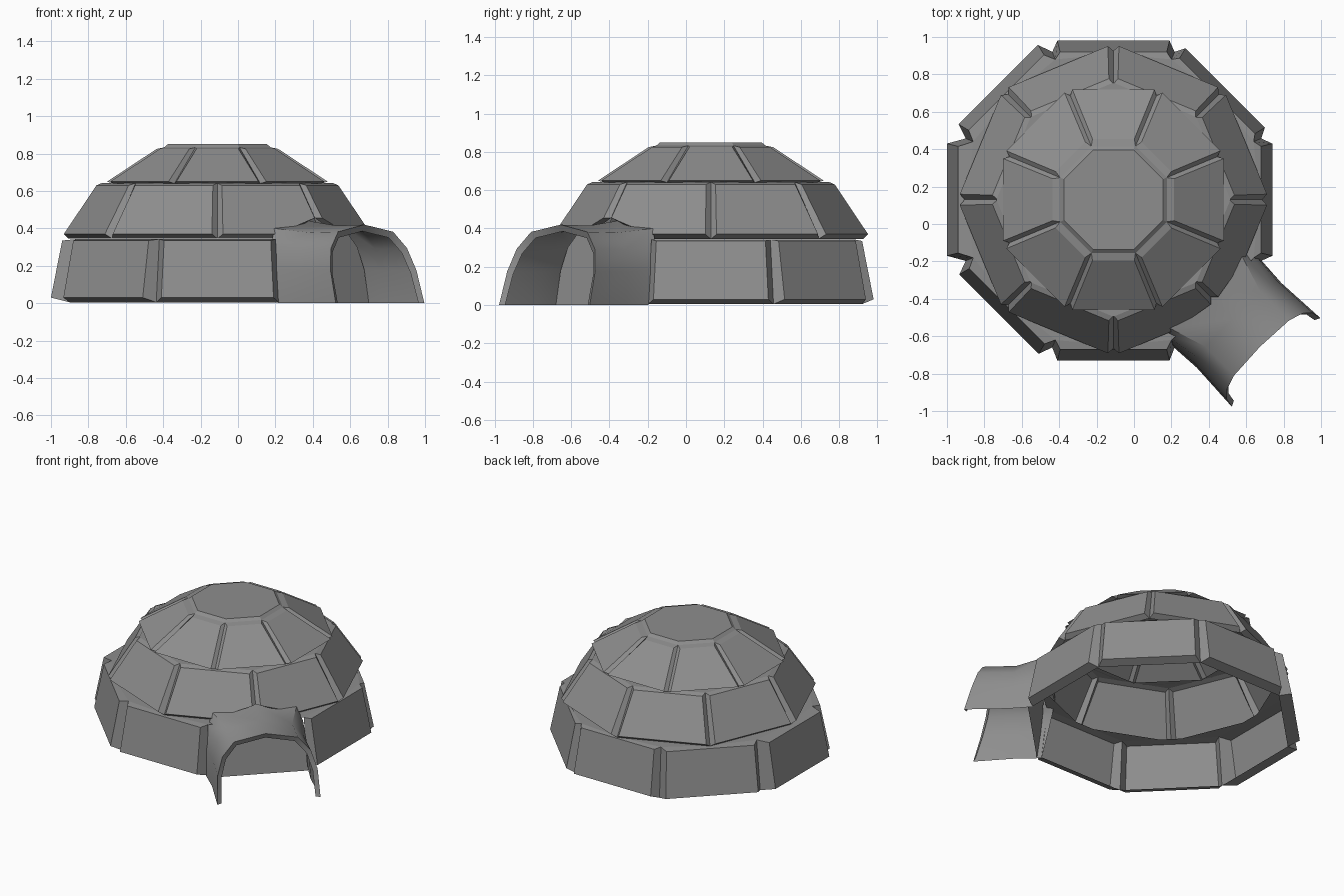
import bpy, math
from mathutils import Vector

if "Cube" in bpy.data.objects:
    bpy.data.objects.remove(bpy.data.objects["Cube"])

CX, CY = -0.11, 0.13
TAN = math.tan(math.pi / 8)

grey = bpy.data.materials.new("dark_grey")
grey.diffuse_color = (0.27, 0.27, 0.27, 1)
grey.use_nodes = True
grey.node_tree.nodes["Principled BSDF"].inputs["Base Color"].default_value = grey.diffuse_color


def place(deg, n, t, z):
    """Point from outward distance n, sideways offset t and height z."""
    a = math.radians(deg)
    return Vector((CX + n * math.cos(a) - t * math.sin(a),
                   CY + n * math.sin(a) + t * math.cos(a), z))


def make(name, verts, faces):
    me = bpy.data.meshes.new(name)
    me.from_pydata(verts, [], faces)
    me.materials.append(grey)
    ob = bpy.data.objects.new(name, me)
    bpy.context.collection.objects.link(ob)
    return ob


def mix(pair, v):
    return pair[0] + (pair[1] - pair[0]) * v


RECT = [(-1, 0), (1, 0), (1, 1), (-1, 1)]


def block(name, deg, face, half, back, z, lip, shift=0, outline=RECT):
    """Flat block face with chamfered sides running back to the mitred grooves."""
    front, rear = [], []
    for u, v in outline:
        front.append(place(deg, mix(face, v) + shift, u * mix(half, v), mix(z, v)))
        b = mix(back, v)
        zb = mix(z, v) + (lip[1] if v == 1 else -lip[0] if v == 0 else 0)
        rear.append(place(deg, b, u * b * TAN, zb))
    k = len(outline)
    faces = [tuple(range(k))]
    faces += [(i, k + i, k + (i + 1) % k, (i + 1) % k) for i in range(k)]
    return make(name, front + rear, faces)


def ledge(name, start, outer, inner, z, skip=None):
    """Flat step bridging a course's octagon to the turned octagon above it."""
    c = math.cos(math.pi / 8)
    verts = [place(start + 22.5 + 45 * i, outer / c, 0, z) for i in range(8)]
    verts += [place(start + 45 * i, inner / c, 0, z) for i in range(8)]
    faces = []
    for i in range(8):
        j = (i + 1) % 8
        faces.append((8 + i, i, 8 + j))
        if j != skip:
            faces.append((i, j, 8 + j))
    make(name, verts, faces)


# Bottom course: seven slightly uneven blocks, the gap is the doorway
for i, s in enumerate((0, -0.005, 0, 0.02, 0.04, 0.015, 0.01)):
    block(f"bottom_block_{i}", i * 45, (0.85, 0.79), (0.30, 0.285),
          (0.79, 0.75), (0.03, 0.335), (0.025, 0.008), s)
ledge("lower_ledge", 0, 0.75, 0.72, 0.343, skip=7)

# Middle course, offset by half a block; two blocks are notched over the doorway
CUT_R = [(-1, 0), (0.1, 0), (1, 0.33), (1, 1), (-1, 1)]
CUT_L = [(-1, 0.33), (-0.1, 0), (1, 0), (1, 1), (-1, 1)]
for i in range(8):
    block(f"middle_block_{i}", 22.5 + i * 45, (0.77, 0.607), (0.287, 0.225),
          (0.735, 0.572), (0.37, 0.63), (0.025, 0.012),
          outline={6: CUT_R, 7: CUT_L}.get(i, RECT))
ledge("upper_ledge", 22.5, 0.578, 0.53, 0.643)

# Upper course
for i in range(8):
    block(f"upper_block_{i}", i * 45, (0.59, 0.325), (0.22, 0.112),
          (0.555, 0.285), (0.65, 0.825), (0.01, 0.008))

# Octagonal cap
cap = [place(22.5 + 45 * i, r / math.cos(math.pi / 8), 0, z)
       for r, z in ((0.265, 0.85), (0.295, 0.825)) for i in range(8)]
make("roof_cap", cap, [tuple(range(8))] +
     [(i, 8 + i, 8 + (i + 1) % 8, (i + 1) % 8) for i in range(8)])

# Entrance tunnel: arch lofted outwards, ending in a thin turned-in rim
HALF = [(1.0, 0.0), (0.97, 0.42), (0.86, 0.7), (0.62, 0.91)]
ARCH = [(-w, h) for w, h in HALF] + [(0, 1)] + HALF[::-1]
# each station: distance, how far the crown recedes, half width, height, squareness
STATIONS = [(0.79, 0.10, 0.33, 0.44, 0.4), (0.95, 0.05, 0.32, 0.415, 0.9),
            (1.23, 0.12, 0.335, 0.42, 1), (1.215, 0.12, 0.305, 0.385, 1)]
n = len(ARCH)
verts = [place(315, d - back * h, math.copysign(abs(w) ** p, w) * half, h * high)
         for d, back, half, high, p in STATIONS for w, h in ARCH]
faces = [(r * n + i, (r + 1) * n + i, (r + 1) * n + i + 1, r * n + i + 1)
         for r in range(len(STATIONS) - 1) for i in range(n - 1)]
tunnel = make("entrance_tunnel", verts, faces)
bpy.context.view_layer.objects.active = tunnel
tunnel.select_set(True)
bpy.ops.object.shade_smooth_by_angle(angle=math.radians(40))

# Closed wall at the back of the tunnel
make("doorway_wall", [place(315, 0.82 - 0.06 * h, w * 0.325, h * 0.43) for w, h in ARCH],
     [tuple(range(n))])
